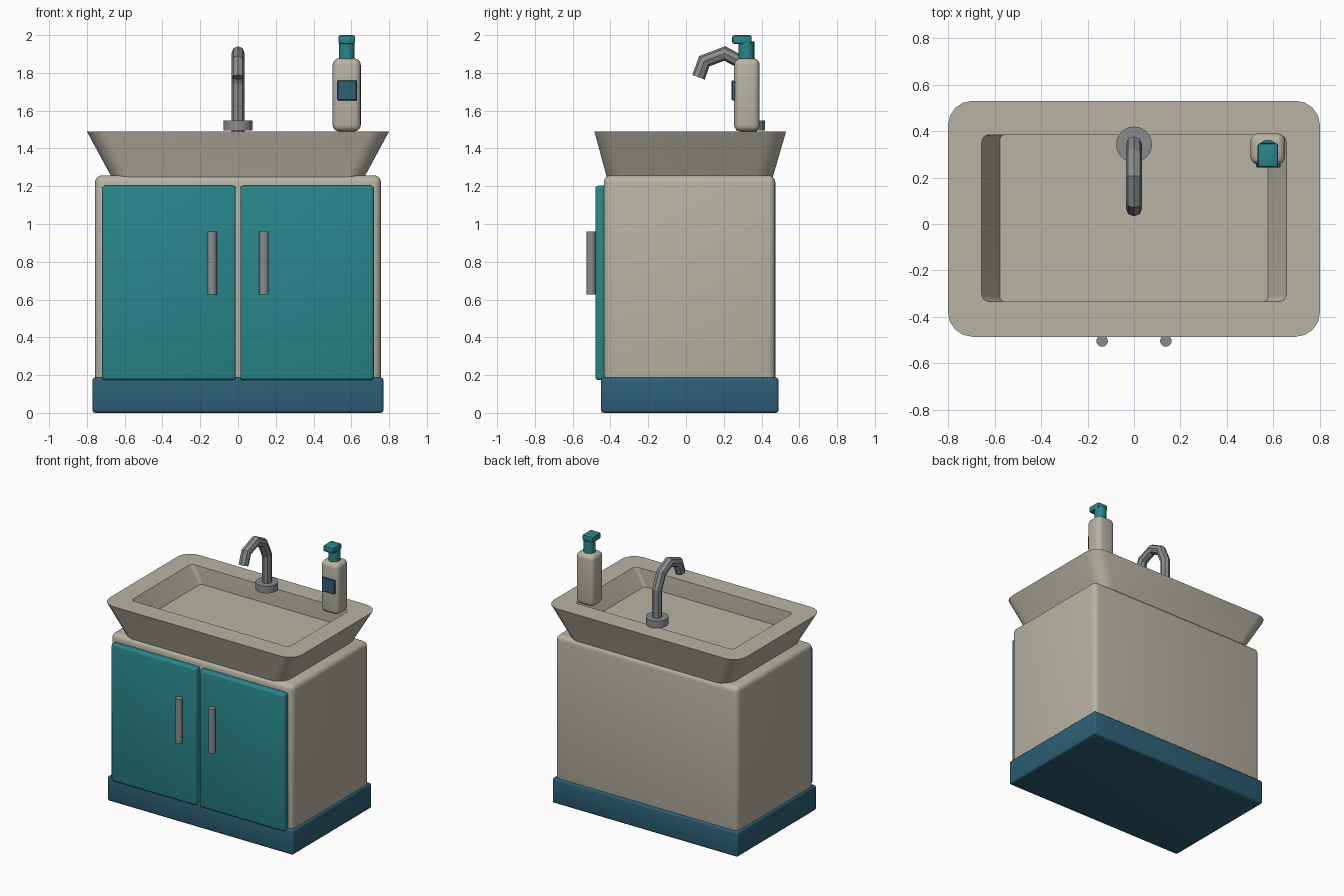
import bpy, bmesh, math
from mathutils import Vector, Matrix

if "Cube" in bpy.data.objects:
    bpy.data.objects.remove(bpy.data.objects["Cube"])


def material(name, rgb):
    m = bpy.data.materials.new(name)
    m.diffuse_color = (*rgb, 1)
    m.use_nodes = True
    m.node_tree.nodes["Principled BSDF"].inputs["Base Color"].default_value = m.diffuse_color
    return m


BEIGE = material("beige", (0.48, 0.45, 0.37))
TEAL = material("teal", (0.022, 0.24, 0.26))
NAVY = material("navy", (0.026, 0.115, 0.18))
METAL = material("metal", (0.25, 0.26, 0.27))


def finish(name, bm, mat, angle=30):
    bmesh.ops.recalc_face_normals(bm, faces=bm.faces)
    me = bpy.data.meshes.new(name)
    bm.to_mesh(me)
    bm.free()
    me.materials.append(mat)
    ob = bpy.data.objects.new(name, me)
    bpy.context.collection.objects.link(ob)
    if angle:
        me.shade_smooth()
        me.set_sharp_from_angle(angle=math.radians(angle))
    return ob


def box(name, lo, hi, mat, bevel=0.0, segments=3):
    lo, hi = Vector(lo), Vector(hi)
    bm = bmesh.new()
    bmesh.ops.create_cube(bm, size=1)
    for v in bm.verts:
        v.co = (lo + hi) / 2 + v.co * (hi - lo)
    if bevel:
        bmesh.ops.bevel(bm, geom=bm.edges[:], offset=bevel, segments=segments,
                        profile=0.5, affect='EDGES')
    return finish(name, bm, mat)


def cylinder(name, x, y, z0, z1, r, mat, sides=24):
    bm = bmesh.new()
    bmesh.ops.create_cone(bm, cap_ends=True, segments=sides, radius1=r, radius2=r,
                          depth=z1 - z0, matrix=Matrix.Translation((x, y, (z0 + z1) / 2)))
    return finish(name, bm, mat)


def rounded_rect(x0, x1, y0, y1, r, z, seg=4):
    corners = [(x1 - r, y1 - r), (x0 + r, y1 - r), (x0 + r, y0 + r), (x1 - r, y0 + r)]
    pts = []
    for q, (cx, cy) in enumerate(corners):
        for i in range(seg + 1):
            a = math.pi / 2 * (q + i / seg)
            pts.append((cx + r * math.cos(a), cy + r * math.sin(a), z))
    return pts


def loft(name, loops, mat, angle=30):
    bm = bmesh.new()
    rings = [[bm.verts.new(p) for p in loop] for loop in loops]
    n = len(rings[0])
    for a, b in zip(rings, rings[1:]):
        for i in range(n):
            j = (i + 1) % n
            bm.faces.new((a[i], a[j], b[j], b[i]))
    bm.faces.new(rings[0])
    bm.faces.new(rings[-1])
    return finish(name, bm, mat, angle)


# Cabinet and plinth
box("plinth", (-0.77, -0.45, 0), (0.77, 0.49, 0.187), NAVY, 0.015)
box("cabinet_body", (-0.757, -0.435, 0.15), (0.757, 0.473, 1.258), BEIGE, 0.038, 4)

# Mirrored doors with upright bar handles
for side, s in (("left", -1), ("right", 1)):
    xs = sorted((s * 0.012, s * 0.72))
    box(side + "_door", (xs[0], -0.48, 0.173), (xs[1], -0.42, 1.203), TEAL, 0.016)
    cylinder(side + "_handle", s * 0.137, -0.503, 0.627, 0.96, 0.025, METAL, 16)

# Flared basin: outer wall, flat rim, sunken bowl
loft("basin", [
    rounded_rect(-0.67, 0.67, -0.42, 0.46, 0.09, 1.25),
    rounded_rect(-0.80, 0.80, -0.485, 0.53, 0.105, 1.49),
    rounded_rect(-0.655, 0.655, -0.333, 0.383, 0.03, 1.49),
    rounded_rect(-0.577, 0.577, -0.333, 0.383, 0.02, 1.36),
], BEIGE)

# Tap: base ring and faceted swan-neck spout
cylinder("tap_base", 0, 0.342, 1.495, 1.548, 0.077, METAL)
path = [Vector((0, y, z)) for y, z in
        [(0.342, 1.485), (0.342, 1.75), (0.295, 1.855), (0.205, 1.903),
         (0.097, 1.862), (0.066, 1.777)]]
rings = []
for i, p in enumerate(path):
    d_in = (p - path[max(i - 1, 0)]).normalized() if i else None
    d_out = (path[i + 1] - p).normalized() if i < len(path) - 1 else None
    t = ((d_in or d_out) + (d_out or d_in)).normalized()
    side = t.cross(Vector((1, 0, 0)))
    stretch = 1 / t.dot(d_in or d_out)
    rings.append([p + 0.035 * (Vector((math.cos(a), 0, 0)) + side * math.sin(a) * stretch)
                  for a in (k * math.pi / 4 for k in range(8))])
loft("tap_spout", rings, METAL, 0)

# Soap dispenser
box("soap_bottle", (0.501, 0.255, 1.49), (0.65, 0.39, 1.877), BEIGE, 0.035, 4)
box("soap_label", (0.525, 0.242, 1.655), (0.63, 0.265, 1.76), NAVY, 0.004, 1)
cylinder("pump_collar", 0.576, 0.32, 1.86, 1.965, 0.042, TEAL, 16)
box("pump_head", (0.532, 0.244, 1.953), (0.62, 0.348, 2.0), TEAL, 0.012, 2)
